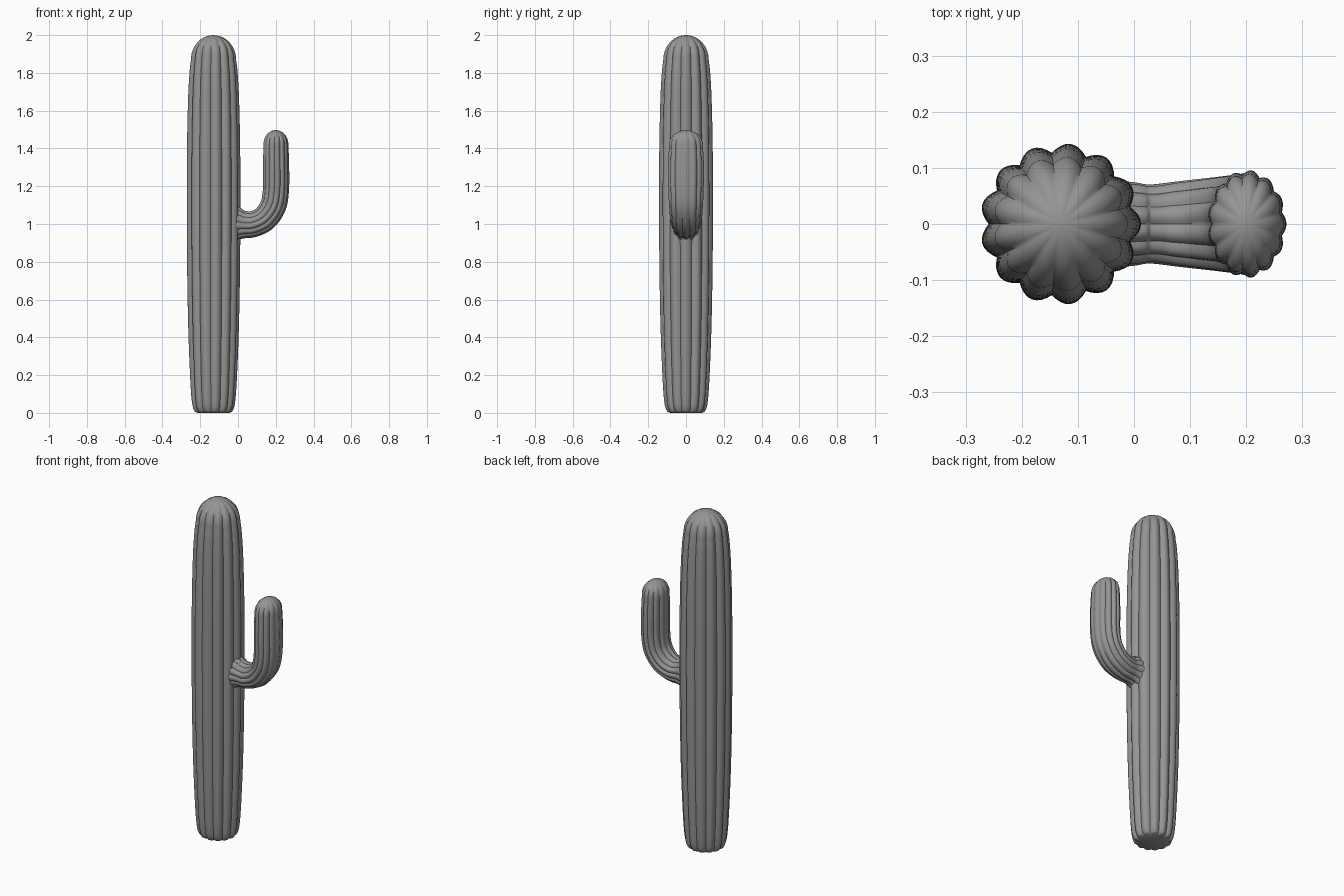
import bpy, bmesh, math
from mathutils import Vector

cube = bpy.data.objects.get("Cube")
if cube:
    bpy.data.objects.remove(cube)

RIBS = 13
SIDES = RIBS * 8


def make_material(name, color):
    mat = bpy.data.materials.new(name)
    mat.use_nodes = True
    mat.diffuse_color = color
    mat.node_tree.nodes["Principled BSDF"].inputs["Base Color"].default_value = color
    return mat


def smooth_rows(rows, steps):
    """Catmull-Rom interpolation through control rows of any width."""
    pts = [Vector(r) for r in rows]
    pts = [pts[0] * 2 - pts[1]] + pts + [pts[-1] * 2 - pts[-2]]
    out = []
    for a, b, c, d in zip(pts, pts[1:], pts[2:], pts[3:]):
        for i in range(steps):
            t = i / steps
            out.append(0.5 * (2 * b + (c - a) * t + (2 * a - 5 * b + 4 * c - d) * t**2
                              + (3 * b - a - 3 * c + d) * t**3))
    return out + [pts[-2]]


def ribbed_stem(name, rows, dome, depth, mat, steps=6):
    """Loft scalloped rings along (x, z, in-plane radius, y radius) rows, then add a dome."""
    rings = smooth_rows(rows, steps)
    x, z, rad, wide = rings[-1]
    body = len(rings)
    for i in range(1, 12):
        t = i / 12 * math.pi / 2
        rings.append(Vector((x, z + dome * math.sin(t), rad * math.cos(t), wide * math.cos(t))))
    bm = bmesh.new()
    loops = []
    for i, (cx, cz, ru, rv) in enumerate(rings):
        before, after = rings[max(i - 1, 0)], rings[min(i + 1, len(rings) - 1)]
        tan = Vector((after[0] - before[0], 0, after[1] - before[1])).normalized()
        side = Vector((tan.z, 0, -tan.x))
        fade = depth * (1 - 0.5 * max(0, i - body) / 12)
        loop = []
        for k in range(SIDES):
            a = math.tau * k / SIDES
            s = 1 - fade * (1 - abs(math.cos(RIBS * a / 2)))
            p = Vector((cx, 0, cz)) + side * (ru * s * math.cos(a))
            p.y += rv * s * math.sin(a)
            loop.append(bm.verts.new(p))
        loops.append(loop)
    for lo, hi in zip(loops, loops[1:]):
        for k in range(SIDES):
            n = (k + 1) % SIDES
            bm.faces.new((lo[k], lo[n], hi[n], hi[k]))
    # Close the base and the crown
    bm.faces.new(loops[0][::-1])
    tip = bm.verts.new((x, 0, z + dome))
    for k in range(SIDES):
        bm.faces.new((loops[-1][k], loops[-1][(k + 1) % SIDES], tip))
    bmesh.ops.recalc_face_normals(bm, faces=bm.faces)
    mesh = bpy.data.meshes.new(name)
    bm.to_mesh(mesh)
    bm.free()
    mesh.materials.append(mat)
    obj = bpy.data.objects.new(name, mesh)
    bpy.context.collection.objects.link(obj)
    bpy.ops.object.select_all(action="DESELECT")
    obj.select_set(True)
    bpy.context.view_layer.objects.active = obj
    bpy.ops.object.shade_smooth_by_angle(angle=math.radians(50))
    return obj


grey = make_material("cactus_grey", (0.3, 0.3, 0.3, 1))

# Trunk: slightly swollen column with a rounded foot and crown
cx = -0.131
profile = [(0, 0.085), (0.012, 0.103), (0.06, 0.116), (0.2, 0.126), (0.5, 0.137),
           (0.9, 0.143), (1.35, 0.143), (1.65, 0.137), (1.8, 0.129), (1.87, 0.121)]
ribbed_stem("trunk", [(cx, z, r, r) for z, r in profile], 0.13, 0.11, grey)

# Arm: flared at the trunk, bending upward to a rounded tip
arm_path = [(-0.06, 1.0, 0.1, 0.08), (0.0, 1.0, 0.09, 0.075), (0.03, 0.998, 0.075, 0.071),
            (0.08, 1.0, 0.07, 0.077), (0.14, 1.03, 0.07, 0.084), (0.185, 1.095, 0.07, 0.09),
            (0.2, 1.18, 0.07, 0.094), (0.201, 1.3, 0.07, 0.096), (0.2, 1.42, 0.067, 0.09)]
ribbed_stem("arm", arm_path, 0.077, 0.09, grey)
